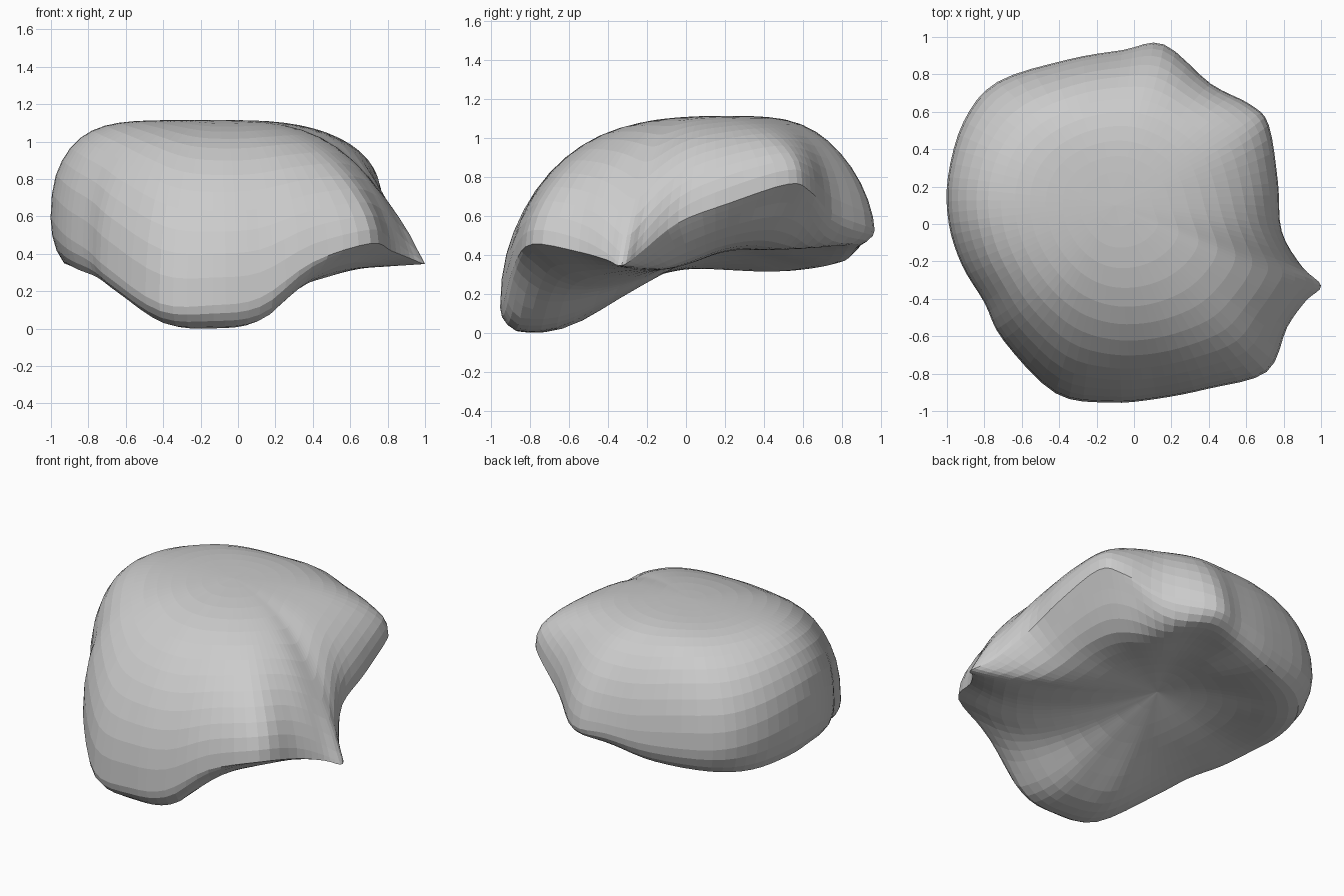
import bpy, bmesh, math
from mathutils import Vector

if "Cube" in bpy.data.objects:
    bpy.data.objects.remove(bpy.data.objects["Cube"])

# plan outline, counter-clockwise from the side tip: x, y, rim height, underside lip height
RIM = [(1, -.33, .35, .33), (.9, -.23, .42, .33), (.79, -.04, .57, .37),
       (.77, .22, .67, .44), (.72, .53, .77, .46), (.62, .64, .73, .44),
       (.41, .75, .62, .43), (.16, .96, .54, .45), (-.06, .93, .53, .42),
       (-.35, .88, .51, .36), (-.73, .76, .53, .33), (-.91, .55, .56, .31),
       (-.995, .25, .6, .32), (-.99, 0, .58, .33), (-.92, -.22, .5, .3),
       (-.8, -.42, .42, .26), (-.7, -.62, .33, .18), (-.42, -.905, .14, .02),
       (-.13, -.955, .13, 0), (.12, -.935, .17, .03), (.4, -.88, .36, .2),
       (.71, -.79, .46, .26), (.82, -.55, .42, .3), (.92, -.41, .38, .32)]
# roundness of the top section: outline index, inner power, outer root
ROUND = [(0, 3.9, 1.05), (4, 3.2, 2.7), (8, 4.8, 1.5), (10, 5.6, 2), (13, 6.5, 2.3),
         (18, 3.7, 2.2), (21, 3.6, 2), (24, 3.9, 1.05)]
CX, CY = -.1, .1
PER, TOP_RINGS, LOW_RINGS = 4, 14, 13
N = len(RIM) * PER


def spline(t):
    i, f = int(t), t % 1
    a, b, c, d = (Vector(RIM[(i + k) % len(RIM)]) for k in (-1, 0, 1, 2))
    return b + .5 * f * (c - a + f * (2 * a - 5 * b + 4 * c - d + f * (3 * (b - c) + d - a)))


def roundness(t):
    for (i, p, q), (j, p2, q2) in zip(ROUND, ROUND[1:]):
        if i <= t <= j:
            f = (t - i) / (j - i)
            f = f * f * (3 - 2 * f)
            return p + (p2 - p) * f, q + (q2 - q) * f


def crown_z(x, y):                     # gentle fall towards the front and the right
    return 1.12 - .13 * max(0, .2 - y) ** 2 - .1 * max(0, x - .05) ** 2


def cavity_z(y):                       # belly low in front, hollow behind
    d = y - CY
    return .42 + (.31 * d if d < 0 else .12 * math.tanh(2.6 * d))


def top_z(s, x, y, rim, p, q):
    return rim + (crown_z(x, y) - rim) * max(0, 1 - s ** p) ** (1 / q)


def under_z(s, y, rim, lip, side):
    edge = .88 - .14 * side
    if s > edge:                       # turn from the rim to the lip, sloped on the right side
        u = (s - edge) / (1 - edge)
        drop = (1 - side) * math.sqrt(max(0, 1 - u * u)) + side * (1 - u ** 1.3)
        return rim - (rim - lip) * drop
    u = 1 - s / edge
    return lip + (cavity_z(y) - lip) * (.55 * u * u * (3 - 2 * u) + .45 * u ** 1.2)


# outline and a calmer averaged outline that the inner rings follow
outline = [spline(i / PER) for i in range(N)]
W = 11
calm = []
for i in range(N):
    ws = [(k, 1 + math.cos(math.pi * k / (W + 1))) for k in range(-W, W + 1)]
    calm.append(sum((outline[(i + k) % N] * w for k, w in ws), Vector((0, 0, 0, 0))) / sum(w for _, w in ws))
mean_lip = sum(v.w for v in calm) / N

# shell body: rings from the crown out to the rim and back in underneath
bm = bmesh.new()
steps = [(math.sin(math.pi / 2 * k / TOP_RINGS), True) for k in range(1, TOP_RINGS + 1)]
steps += [(math.sin(math.pi / 2 * k / LOW_RINGS), False) for k in range(LOW_RINGS - 1, 0, -1)]
rings = []
for s, upper in steps:
    ring = []
    for i in range(N):
        x, y, rim, lip = outline[i]
        w = s ** 5
        px = CX + (calm[i].x * (1 - w) + x * w - CX) * s
        py = CY + (calm[i].y * (1 - w) + y * w - CY) * s
        if upper:
            z = top_z(s, px, py, rim, *roundness(i / PER))
        else:
            side = max(0, min(1, (x - .2) / .4)) * max(0, min(1, (1 - y) / .3))
            v = min(1, s / .7) ** 2
            low_lip = lip * v + (.5 * calm[i].w + .5 * mean_lip) * (1 - v)
            z = under_z(s, py, rim, low_lip, side)
        ring.append(bm.verts.new((px, py, z)))
    rings.append(ring)
for a, b in zip(rings, rings[1:]):
    for i in range(N):
        j = (i + 1) % N
        bm.faces.new((a[i], b[i], b[j], a[j]))
crown = bm.verts.new((CX, CY, crown_z(CX, CY)))
hollow = bm.verts.new((CX, CY, cavity_z(CY)))
for i in range(N):
    j = (i + 1) % N
    bm.faces.new((crown, rings[0][i], rings[0][j]))
    bm.faces.new((hollow, rings[-1][j], rings[-1][i]))

# soften the inner surface slightly, then stand it on the ground
inner = [v for r in rings[:TOP_RINGS - 3] + rings[TOP_RINGS + 3:] for v in r]
for _ in range(4):
    bmesh.ops.smooth_vert(bm, verts=inner, factor=.4, use_axis_z=True)
low = min(v.co.z for v in bm.verts)
for v in bm.verts:
    v.co.z -= low
bmesh.ops.recalc_face_normals(bm, faces=bm.faces)

mesh = bpy.data.meshes.new("shell_body")
bm.to_mesh(mesh)
bm.free()
obj = bpy.data.objects.new("shell_body", mesh)
bpy.context.collection.objects.link(obj)
